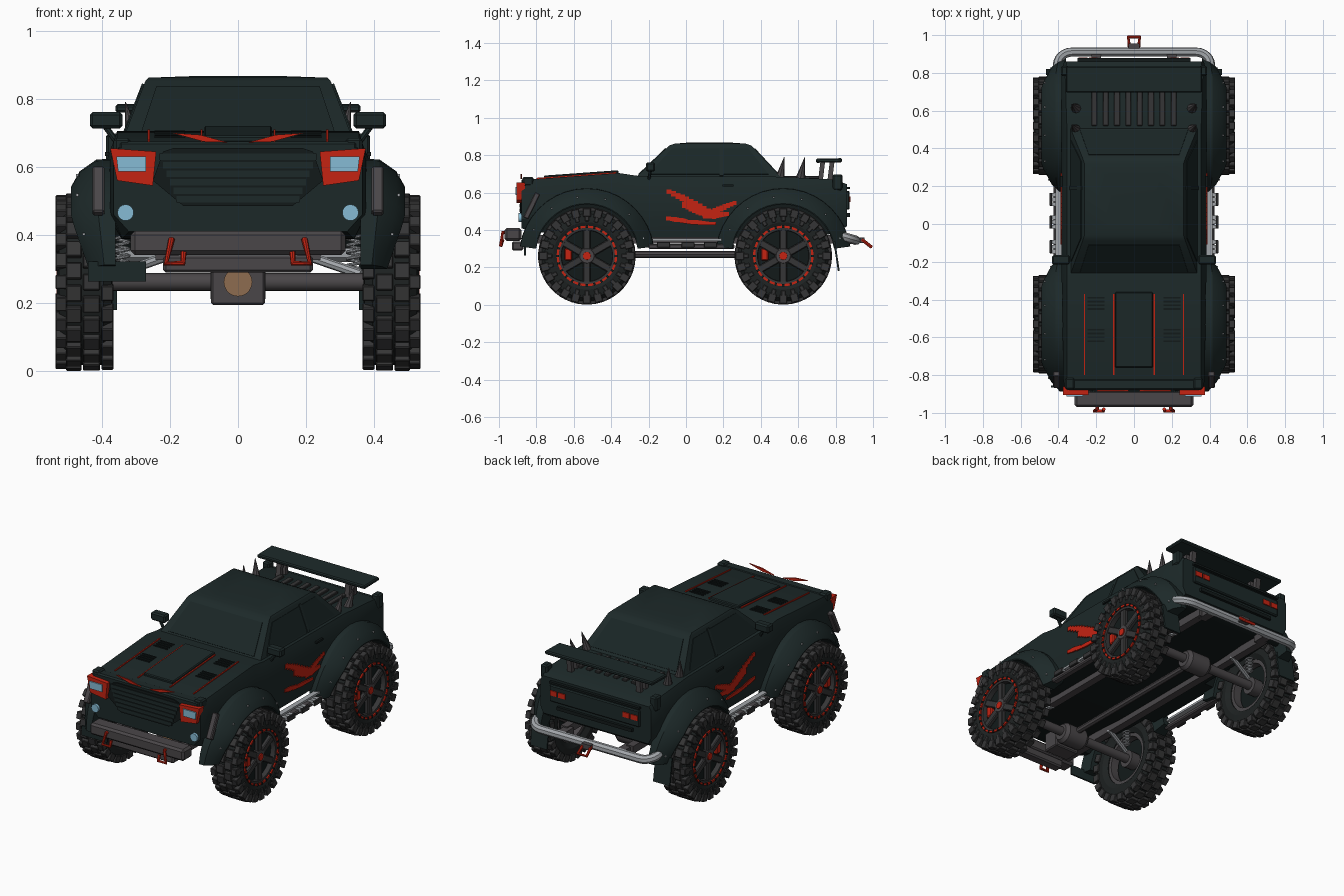
import bpy, bmesh
from math import sin, cos, pi, radians
from mathutils import Matrix, Vector, Euler

cube = bpy.data.objects.get("Cube")
if cube:
    bpy.data.objects.remove(cube, do_unlink=True)


def material(name, r, g, b):
    m = bpy.data.materials.new(name)
    m.use_nodes = True
    m.diffuse_color = (r, g, b, 1)
    m.node_tree.nodes["Principled BSDF"].inputs["Base Color"].default_value = (r, g, b, 1)
    return m


BODY = material("dark green paint", .012, .022, .022)
BLACK = material("black trim", .006, .010, .010)
GLASS = material("dark glass", .010, .019, .019)
RUBBER = material("tyre rubber", .013, .016, .016)
TREAD = material("tread grey", .036, .036, .037)
GREY = material("dark metal", .068, .062, .066)
STEEL = material("light steel", .36, .38, .40)
RED = material("red", .56, .017, .006)
BLUE = material("lamp blue", .24, .50, .66)
BROWN = material("brass", .27, .15, .08)


def finish(name, bm, mat):
    bmesh.ops.recalc_face_normals(bm, faces=bm.faces)
    me = bpy.data.meshes.new(name)
    bm.to_mesh(me)
    bm.free()
    me.materials.append(mat)
    ob = bpy.data.objects.new(name, me)
    bpy.context.collection.objects.link(ob)
    return ob


def loft(name, rings, mat, closed=False):
    """Skin rings of equal point count, capping the ends unless closed."""
    bm = bmesh.new()
    rows = [[bm.verts.new(p) for p in ring] for ring in rings]
    n = len(rows[0])
    pairs = list(zip(rows, rows[1:])) + ([(rows[-1], rows[0])] if closed else [])
    for a, b in pairs:
        for i in range(n):
            j = (i + 1) % n
            bm.faces.new((a[i], a[j], b[j], b[i]))
    if not closed:
        bm.faces.new(rows[0])
        bm.faces.new(rows[-1])
    return finish(name, bm, mat)


def boxes(name, items, mat, bevel=0):
    """Each item is (centre, size, rotation) or a matrix."""
    bm = bmesh.new()
    for it in items:
        if not isinstance(it, Matrix):
            c, s, r = it if len(it) == 3 else (*it, (0, 0, 0))
            it = Matrix.LocRotScale(Vector(c), Euler(r), Vector(s))
        bmesh.ops.create_cube(bm, size=1, matrix=it)
    if bevel:
        bmesh.ops.bevel(bm, geom=bm.edges[:], offset=bevel, segments=1, affect='EDGES')
    return finish(name, bm, mat)


def plate(name, pts, y0, y1, mat):
    return loft(name, [[(x, y, z) for x, z in pts] for y in (y0, y1)], mat)


def lathe(name, prof, centre, mat, s=1, seg=40, closed=False):
    """Turn an (x, radius) profile about the x axis."""
    rings = [[(s * x + centre[0], centre[1] + r * cos(2 * pi * i / seg), centre[2] + r * sin(2 * pi * i / seg))
              for i in range(seg)] for x, r in prof]
    return loft(name, rings, mat, closed)


def tube(name, pts, r, mat):
    cu = bpy.data.curves.new(name, 'CURVE')
    cu.dimensions, cu.bevel_depth, cu.bevel_resolution, cu.use_fill_caps = '3D', r, 2, True
    sp = cu.splines.new('POLY')
    sp.points.add(len(pts) - 1)
    for p, q in zip(sp.points, pts):
        p.co = (*q, 1)
    cu.materials.append(mat)
    ob = bpy.data.objects.new(name, cu)
    bpy.context.collection.objects.link(ob)
    bpy.ops.object.select_all(action='DESELECT')
    ob.select_set(True)
    bpy.context.view_layer.objects.active = ob
    bpy.ops.object.convert(target='MESH')


def mirror_x(pts):
    return pts + [(-x, *rest) for x, *rest in reversed(pts)]


WHEEL_Y, WHEEL_Z = (-.53, .52), .262

# Hull: sections along the length, with wheel wells cut out
sections = []
for y, top, wt, wm, bot, wb in ((-.88, .655, .35, .365, .41, .32), (-.82, .672, .355, .375, .39, .34),
                                (-.36, .705, .355, .38, .36, .37), (-.26, .69, .355, .385, .36, .37),
                                (.5, .685, .355, .385, .36, .37),
                                (.80, .67, .365, .385, .38, .36), (.86, .645, .355, .37, .42, .35)):
    sections.append([(x, y, z) for x, z in mirror_x([(wb, bot), (wm, .46), (wm, .62), (wt, top)])])
hull = loft("body_hull", sections, BODY)
hull.data.materials.append(BLACK)
for p in hull.data.polygons:
    p.material_index = int(p.normal.z < -.8)
for s in (1, -1):
    for wy in WHEEL_Y:
        cutter = lathe("well_cutter", [(.3, .29), (.7, .29)], (0, wy, WHEEL_Z), BODY, s, 32)
        cutter.data.materials.append(BLACK)
        for p in cutter.data.polygons:
            p.material_index = 1
        mod = hull.modifiers.new("well", 'BOOLEAN')
        mod.operation, mod.solver, mod.object = 'DIFFERENCE', 'EXACT', cutter
        bpy.context.view_layer.objects.active = hull
        bpy.ops.object.modifier_apply(modifier=mod.name)
        bpy.data.objects.remove(cutter, do_unlink=True)

# Cabin with glass panes laid on it
def cabin_ring(z, x, y0, y1):
    return [Vector(p) for p in ((-x, y0, z), (x, y0, z), (x, y1, z), (-x, y1, z))]


base, roof = cabin_ring(.68, .338, -.27, .51), cabin_ring(.852, .272, -.09, .35)
loft("cabin", [base, roof, cabin_ring(.862, .262, -.06, .32), cabin_ring(.867, .12, 0, .25)], BODY)


def pane(name, a, b, c, d, mu=.07, mv=.1):
    at = lambda u, v: a.lerp(b, u).lerp(d.lerp(c, u), v)
    q = [at(mu, mv), at(1 - mu, mv), at(1 - mu, 1 - mv), at(mu, 1 - mv)]
    n = (q[1] - q[0]).cross(q[3] - q[0]).normalized() * .004
    loft(name, [[p - n for p in q], [p + n for p in q]], GLASS)


for i, name in enumerate(("windscreen", "left_window", "rear_window", "right_window")):
    j = (i + 1) % 4
    pane(name, base[i], base[j], roof[j], roof[i])
boxes("window_pillars", [((s * .306, .19, .766), (.012, .02, .165), (0, -s * .37, 0)) for s in (1, -1)], BODY)

# Bonnet: raised centre, red lines, vents, brows
SLOPE = .072
def bonnet_z(y):
    return .672 + SLOPE * (y + .82)


boxes("bonnet_panel", [((0, -.56, bonnet_z(-.56)), (.2, .4, .03), (SLOPE, 0, 0))], BODY, .005)
boxes("bonnet_lines", [((s * x, -.585, bonnet_z(-.585)), (.007, .43, .012), (SLOPE, 0, 0))
                       for s in (1, -1) for x in (.107, .262)], RED)
boxes("bonnet_vents", [((s * .2, y + k * .02, bonnet_z(y + k * .02)), (.09, .009, .009))
                       for s in (1, -1) for y in (-.62, -.45) for k in range(4)], BLACK)
for s in (1, -1):
    plate("brow", [(s * x, z) for x, z in ((.03, .672), (.1, .674), (.195, .70), (.11, .694))], -.886, -.878, RED)

# Front face
grille = [(.16, .485), (.25, .56), (.22, .645), (.19, .655)]
plate("grille", mirror_x(grille), -.887, -.87, BLACK)
boxes("grille_bars", [((0, -.887, .505 + i * .025), (.36 + .02 * i, .008, .019)) for i in range(6)], BODY)
boxes("nose_bar", [((0, -.85, .66), (.70, .06, .03))], BODY, .008)
for s in (1, -1):
    plate("headlight_frame", [(s * x, z) for x, z in ((.375, .655), (.24, .645), (.25, .545), (.355, .56))], -.905, -.86, RED)
    plate("headlight_lens", [(s * x, z) for x, z in ((.357, .63), (.27, .63), (.27, .587), (.352, .587))], -.912, -.9, BLUE)
    fog = [(s * .33 + .024 * cos(t * pi / 8), .466 + .024 * sin(t * pi / 8)) for t in range(16)]
    plate("fog_lamp", fog, -.895, -.85, BLUE)
    tube("tow_hook", [(s * .195, -.93, .385), (s * .195, -.98, .387), (s * .211, -.99, .317),
                      (s * .162, -.99, .317), (s * .16, -.98, .35)], .0095, RED)
boxes("front_bumper", [((0, -.925, .377), (.63, .09, .07))], GREY, .012)
boxes("lower_bumper", [((0, -.9, .315), (.44, .06, .05))], GREY, .008)
boxes("front_skid_plate", [((-.355, -.86, .293), (.17, .01, .058))], BODY)

# Fenders narrowing toward their ends, with rivets, posts and flaps
arch = [(.36, .362), (.415, .36), (.465, .325), (.49, .28), (.488, .274), (.36, .274)]
for s in (1, -1):
    for wy in WHEEL_Y:
        angles = [radians(8 + 164 * i / 18) for i in range(19)]
        width = lambda a: min(1, .6 + .75 * max(0, sin(a) - .14))
        loft("fender", [[(s * (.36 + (x - .36) * width(a)), wy + r * cos(a), WHEEL_Z + r * sin(a))
                         for x, r in arch] for a in angles], BODY)
        boxes("fender_rivets", [((s * (.36 + .112 * width(a)), wy + .318 * cos(a), WHEEL_Z + .318 * sin(a)),
                                 (.008, .008, .008)) for a in angles[1::3]], STEEL)
    boxes("fender_guard", [((s * .41, -.825, .53), (.035, .03, .15), (-.45, 0, 0))], GREY, .005)
    boxes("corner_posts", [((s * .365, .81, .655), (.045, .055, .085)), ((s * .34, -.845, .66), (.05, .06, .05))], BODY, .008)
    boxes("mud_flap", [((s * .41, .805, .26), (.11, .01, .16), (.15, 0, 0))], BODY)
    # Mirrors
    boxes("mirror", [((s * .387, -.19, .737), (.095, .05, .048))], BODY, .008)
    tube("mirror_arm", [(s * .35, -.2, .665), (s * .39, -.19, .72)], .009, BODY)
    # Door handle and claw marks
    boxes("door_handle", [((s * .385, .225, .638), (.012, .06, .012))], BLACK)
    marks = []
    for y0, z0, y1, z1, w in ((-.09, .605, .12, .505, .038), (-.01, .535, .15, .475, .05), (-.1, .462, .0, .45, .028),
                              (-.02, .445, .15, .435, .024), (.1, .48, .26, .545, .036), (.1, .475, .22, .485, .035)):
        marks += [((s * .3855, y0 + (y1 - y0) * t / 9, z0 + (z1 - z0) * t / 9),
                   (.009, abs(y1 - y0) / 9 + .004, w * (1 - .4 * abs(t - 4) / 5))) for t in range(10)]
    boxes("claw_marks", marks, RED)
    # Side steps
    boxes("side_step", [((s * .405, .03, .312), (.04, .46, .026))], GREY, .006)
    boxes("step_rail", [((s * .4, .03, .348), (.03, .42, .012))], STEEL)
    boxes("step_pads", [((s * .42, y + k, .322), (.045, .02, .012)) for y in (-.12, .01, .13) for k in (-.025, 0, .025)], STEEL)
    boxes("step_caps", [((s * .44, y, .322), (.014, .07, .03)) for y in (-.12, .01, .13)], TREAD, .003)
    # Spikes behind the cabin
    for y in (.51, .62):
        ring = lambda c, r: [(c[0] + r * cos(t * pi / 4), c[1] + r * sin(t * pi / 4), c[2]) for t in range(8)]
        loft("spike", [ring((s * .305, y - .01, .67), .028), ring((s * .33, y + .015, .79), .001)], GREY)

# Rear deck, spoiler and tail
boxes("deck_slats", [((-.21 + .06 * i, .62, .682), (.03, .2, .014)) for i in range(8)], TREAD, .003)
boxes("spoiler", [((0, .765, .772), (.72, .14, .022), (.02, 0, 0))], BODY, .006)
boxes("spoiler_posts", [((s * .23, .745 + k, .715), (.03, .025, .11), (-.12, 0, 0)) for s in (1, -1) for k in (-.02, .03)], GREY)
boxes("tail_panel", [((0, .865, .56), (.6, .02, .1))], BODY, .006)
boxes("tail_lights", [((s * x, .876, .565), (.045, .009, .03)) for s in (1, -1) for x in (.215, .27)], RED)
boxes("tail_trim", [((0, .868, .48), (.5, .016, .02)), ((0, .868, .625), (.6, .02, .012))], BLACK)
corner = [(.33 + .075 * cos(a), .84 + .07 * sin(a), .365 - .02 * sin(a)) for a in (i * pi / 12 for i in range(-1, 7))]
tube("rear_bumper", mirror_x(corner), .025, STEEL)
boxes("rear_bumper_mounts", [((s * .2, .86, .345), (.05, .08, .04)) for s in (1, -1)] + [((0, .93, .345), (.06, .05, .03))], GREY)
tube("rear_hook", [(.025, .94, .35), (.03, .99, .31), (-.03, .99, .31), (-.025, .94, .35)], .009, RED)

# Chassis, axles and suspension
boxes("frame_rails", [((s * .22, 0, .35), (.045, 1.7, .045)) for s in (1, -1)], GREY)
tube("drive_shaft", [(0, -.53, .27), (0, .52, .27)], .018, GREY)
for wy in WHEEL_Y:
    lathe("axle", [(-.4, .026), (.4, .026)], (0, wy, WHEEL_Z), GREY, seg=16)
    lathe("differential", [(-.08, .045), (-.06, .06), (.06, .06), (.08, .045)], (0, wy, WHEEL_Z - .005), GREY, seg=20)
    for s in (1, -1):
        tube("link_arm", [(s * .2, wy + .08, .34), (s * .36, wy + .03, .285)], .014, STEEL)
        tube("coil_spring", [(s * .34 + .02 * cos(t * .7), wy + .06 + .02 * sin(t * .7), .30 + .0022 * t)
                             for t in range(46)], .005, STEEL)
boxes("front_diff_housing", [((0, -.62, .25), (.158, .1, .11))], GREY, .006)
plate("diff_cover", [(.042 * cos(t * pi / 10), .262 + .042 * sin(t * pi / 10)) for t in range(20)], -.677, -.66, BROWN)

# Wheels
tyre = [(.385, .15), (.368, .18), (.372, .225), (.395, .243), (.505, .243), (.525, .225), (.532, .18), (.525, .162), (.49, .155)]
for s in (1, -1):
    for wy in WHEEL_Y:
        c = (0, wy, WHEEL_Z)
        lathe("tyre", tyre, c, RUBBER, s, closed=True)
        lathe("rim_barrel", [(.39, .15), (.44, .15), (.44, .13), (.39, .13)], c, GREY, s, closed=True)
        lathe("rim_back", [(.45, .158), (.495, .158)], c, BLACK, s)
        lathe("rim_lip", [(.49, .158), (.527, .158), (.524, .138), (.49, .136)], c, TREAD, s, closed=True)
        lathe("rim_ring", [(.522, .162), (.533, .162), (.533, .15), (.522, .15)], c, RED, s, closed=True)
        lathe("hub", [(.39, .05), (.515, .045), (.522, .038)], c, GREY, s, 20)
        lathe("hub_cap", [(.5, .024), (.528, .021)], c, RED, s, 16)
        boxes("caliper", [((s * .5, wy - .1, WHEEL_Z + .008), (.03, .04, .065))], RED, .006)
        place = Matrix.Translation(c)
        turn = lambda a, off, size: place @ Matrix.Rotation(a, 4, 'X') @ Matrix.LocRotScale(Vector(off), None, Vector(size))
        boxes("spokes", [turn(k * pi / 3, (s * .507, 0, .09), (.026, .04, .12)) for k in range(6)], TREAD, .005)
        boxes("rim_bolts", [turn(k * pi / 12, (s * .531, 0, .156), (.008, .012, .014)) for k in range(24)], BLACK)
        lugs = []
        for k in range(24):
            a = k * pi / 12
            h = pi / 24
            lugs += [turn(a, (s * .43, 0, .247), (.05, .048, .026)), turn(a + h, (s * .482, 0, .247), (.046, .048, .026)),
                     turn(a, (s * .519, 0, .232), (.034, .042, .046)), turn(a + h, (s * .383, 0, .235), (.036, .045, .044)),
                     turn(a, (s * .528, 0, .205), (.014, .022, .04))]
        boxes("tread_blocks", lugs, TREAD, .003)

# Smooth shading with sharp edges kept
bpy.ops.object.select_all(action='DESELECT')
for ob in bpy.context.scene.objects:
    if ob.type == 'MESH':
        ob.select_set(True)
        bpy.context.view_layer.objects.active = ob
bpy.ops.object.shade_smooth_by_angle(angle=radians(30))
